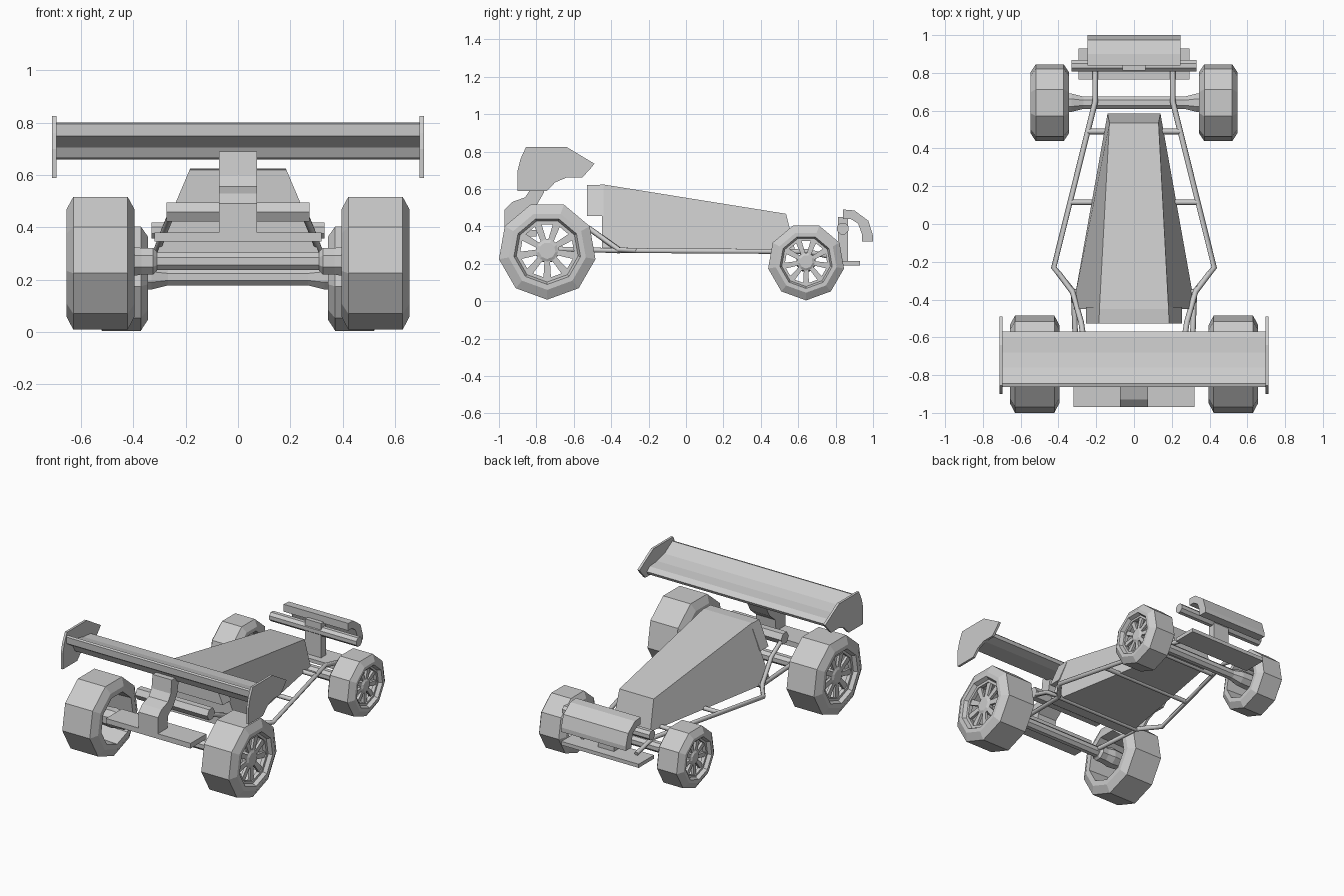
import bpy, bmesh
from math import sin, cos, pi, radians

if "Cube" in bpy.data.objects:
    bpy.data.objects.remove(bpy.data.objects["Cube"])


def mesh(name, verts, faces):
    me = bpy.data.meshes.new(name)
    me.from_pydata(verts, [], faces)
    bm = bmesh.new()
    bm.from_mesh(me)
    bmesh.ops.recalc_face_normals(bm, faces=bm.faces)
    bm.to_mesh(me)
    bm.free()
    ob = bpy.data.objects.new(name, me)
    bpy.context.collection.objects.link(ob)
    return ob


def loft(name, rings, caps=True):
    """Join equal-length vertex rings; caps=False closes the loop of rings."""
    n, m = len(rings[0]), len(rings)
    faces = []
    for i in range(m - 1 if caps else m):
        a, b = i * n, (i + 1) % m * n
        faces += [(a + k, a + (k + 1) % n, b + (k + 1) % n, b + k) for k in range(n)]
    if caps:
        faces += [tuple(range(n)), tuple(range((m - 1) * n, m * n))]
    return mesh(name, [v for r in rings for v in r], faces)


def extrude(name, yz, x0, x1):
    return loft(name, [[(x, y, z) for y, z in yz] for x in (x0, x1)])


def box(name, x, y, z):
    return extrude(name, [(y[0], z[0]), (y[1], z[0]), (y[1], z[1]), (y[0], z[1])], *x)


def lathe(name, prof, cy, cz, n, caps=True, phase=-pi / 2):
    """Turn (x, radius) points around an axis along x."""
    angles = [phase + 2 * pi * k / n for k in range(n)]
    return loft(name, [[(x, cy + r * cos(a), cz + r * sin(a)) for a in angles]
                       for x, r in prof], caps)


def tube(name, pts, r=0.015):
    cu = bpy.data.curves.new(name, 'CURVE')
    cu.dimensions = '3D'
    cu.bevel_depth = r
    cu.bevel_resolution = 1
    cu.use_fill_caps = True
    sp = cu.splines.new('POLY')
    sp.points.add(len(pts) - 1)
    for p, co in zip(sp.points, pts):
        p.co = (*co, 1)
    ob = bpy.data.objects.new(name, cu)
    bpy.context.collection.objects.link(ob)
    bpy.ops.object.select_all(action='DESELECT')
    ob.select_set(True)
    bpy.context.view_layer.objects.active = ob
    bpy.ops.object.convert(target='MESH')


def wheel(name, s, x0, x1, cy, cz, R):
    # nine-sided tyre with chamfered shoulders and rim lip
    tyre = [(x0, .66), (x0, .8), (x0 + .027, 1), (x1 - .027, 1), (x1, .8), (x1, .69),
            (x1 - .025, .64), (x1 - .025, .57), (x1 - .05, .57), (x1 - .05, .63)]
    lathe(name + "_tyre", [(s * x, r * R) for x, r in tyre], cy, cz, 9, caps=False)
    # hub and spokes
    hub = [(x1 - .06, .25), (x1 - .035, .25), (x1 - .025, .17)]
    lathe(name + "_hub", [(s * x, r * R) for x, r in hub], cy, cz, 9)
    for k in range(9):
        a = radians(-90 + 40 * k)
        u, v = (cos(a), sin(a)), (-sin(a), cos(a))
        quad = [(cy + R * (r * u[0] + w * v[0]), cz + R * (r * u[1] + w * v[1]))
                for r, w in ((.18, -.055), (.62, -.08), (.62, .08), (.18, .055))]
        extrude(f"{name}_spoke_{k}", quad, s * (x1 - .05), s * (x1 - .032))


# wheels with their axle flares
for s, side in ((1, "right"), (-1, "left")):
    wheel("big_wheel_" + side, s, .395, .657, -.742, .27, .262)
    wheel("small_wheel_" + side, s, .345, .547, .642, .21, .206)
    lathe("big_axle_flare_" + side,
          [(s * x, r) for x, r in ((.31, .04), (.325, .055), (.37, .055), (.42, .065), (.6, .05))],
          -.742, .27, 8, phase=pi / 8)
    lathe("small_axle_flare_" + side,
          [(s * x, r) for x, r in ((.26, .033), (.33, .052), (.4, .055), (.49, .045))],
          .642, .21, 8, phase=pi / 8)
lathe("big_axle", [(-.33, .036), (.33, .036)], -.742, .27, 8, phase=pi / 8)
lathe("small_axle", [(-.3, .035), (.3, .035)], .642, .21, 8, phase=pi / 8)


# wedge body
def section(y_top, y_bot, wt, zt, wb, zb):
    return [(-wt, y_top, zt), (wt, y_top, zt), (wb, y_bot, zb), (-wb, y_bot, zb)]


loft("body", [section(-.45, -.45, .183, .625, .325, .265),
              section(.535, .585, .13, .467, .14, .265)])
loft("body_end_block", [section(-.528, -.528, .185, .62, .255, .455),
                        section(-.44, -.44, .183, .623, .255, .455)])

# frame rails
for s, side in ((1, "right"), (-1, "left")):
    tube("lower_rail_" + side, [(s * x, y, z) for x, y, z in (
        (.205, .83, .225), (.205, .65, .265), (.425, -.23, .27), (.32, -.36, .27),
        (.305, -.742, .28))])
    tube("upper_rail_" + side, [(s * x, y, z) for x, y, z in (
        (.4, -.26, .27), (.325, -.36, .275), (.28, -.52, .39), (.255, -.68, .45))])
for i, (y, x) in enumerate(((.49, .245), (.115, .335), (-.36, .32))):
    tube(f"cross_bar_{i}", [(-x, y, .268), (x, y, .268)])

# bumper assembly by the small wheels
extrude("bumper", [(.84, .49), (.9, .485), (.975, .43), (1.0, .35), (1.0, .32), (.94, .32),
                   (.94, .36), (.92, .415), (.88, .44), (.84, .44)], -.245, .245)
lathe("bumper_tube", [(-.33, .033), (.33, .033)], .838, .388, 8, phase=pi / 8)
box("bumper_post", (-.06, .06), (.812, .865), (.2, .45))
box("skid_plate", (-.293, .293), (.765, .93), (.19, .215))

# plate and tube by the big wheels
box("tail_plate", (-.32, .32), (-.97, -.8), (.345, .38))
lathe("tail_tube", [(-.273, .042), (.273, .042)], -.68, .458, 6, phase=0)

# wing support
extrude("wing_support", [(-.97, .37), (-.97, .49), (-.93, .53), (-.86, .555), (-.83, .6),
                         (-.82, .69), (-.74, .69), (-.76, .58), (-.8, .51), (-.86, .46),
                         (-.87, .37)], -.073, .073)

# wing blade and end plates
extrude("wing_blade", [(-.57, .695), (-.6, .72), (-.68, .727), (-.76, .747), (-.845, .8),
                       (-.862, .795), (-.86, .75), (-.79, .705), (-.77, .665), (-.64, .66),
                       (-.58, .675)], -.7, .7)
for s, side in ((1, "right"), (-1, "left")):
    extrude("wing_end_plate_" + side,
            [(-.9, .588), (-.9, .7), (-.885, .76), (-.855, .825), (-.64, .825), (-.49, .735),
             (-.505, .715), (-.555, .66), (-.64, .66), (-.7, .635), (-.745, .588)],
            s * .695, s * .711)
